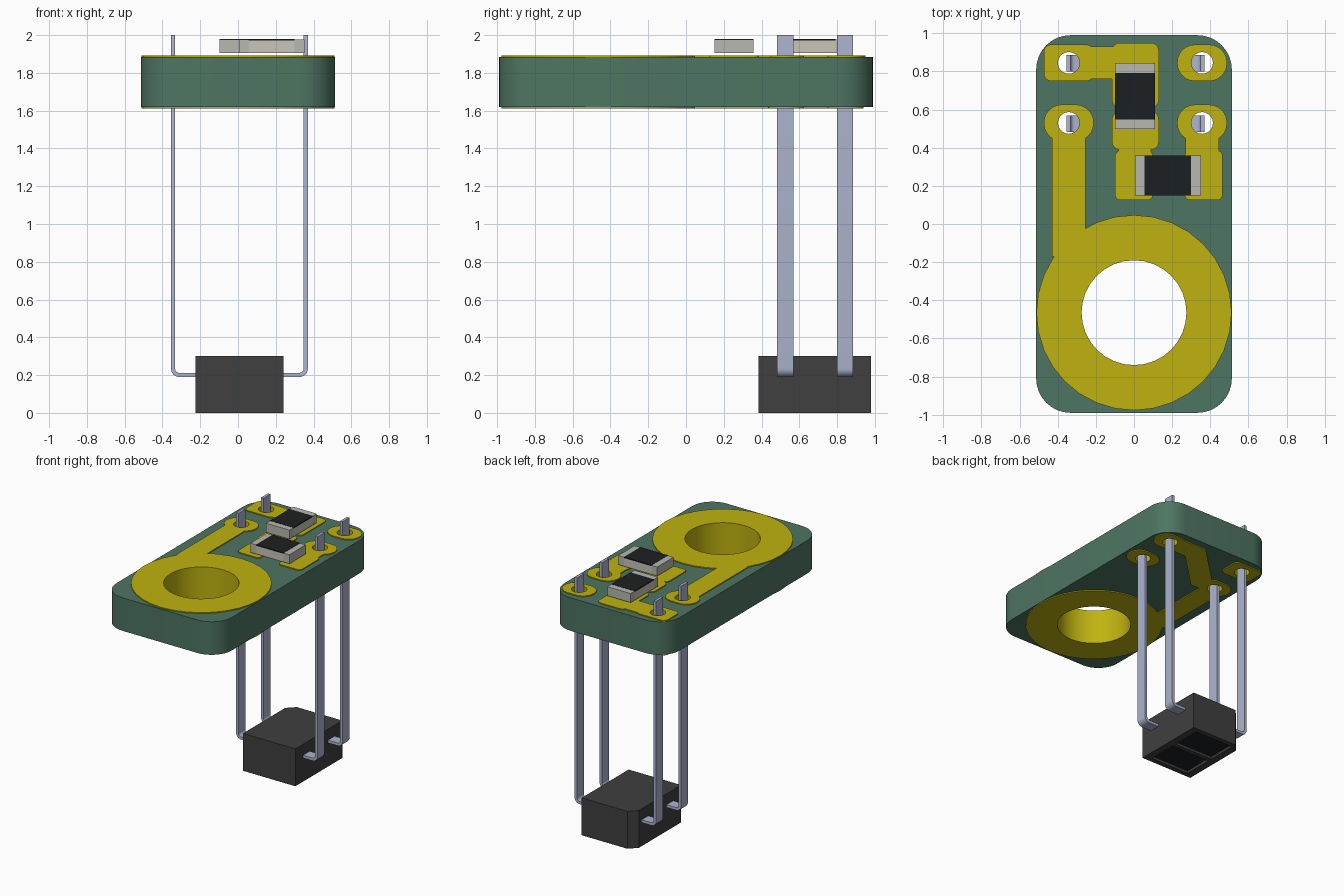
import bpy, bmesh
from math import sin, cos, pi, radians
from mathutils import Matrix, Vector

if "Cube" in bpy.data.objects:
    bpy.data.objects.remove(bpy.data.objects["Cube"])


def material(name, rgb):
    m = bpy.data.materials.new(name)
    m.diffuse_color = (*rgb, 1)
    m.use_nodes = True
    m.node_tree.nodes["Principled BSDF"].inputs["Base Color"].default_value = m.diffuse_color
    return m


GREEN = material("solder_mask_green", (0.076, 0.178, 0.122))
GOLD = material("copper_yellow", (0.52, 0.45, 0.005))
DARK = material("case_dark_grey", (0.05, 0.05, 0.05))
BLACK = material("black", (0.012, 0.014, 0.016))
STEEL = material("lead_blue_grey", (0.42, 0.46, 0.62))
CERAMIC = material("ceramic", (0.58, 0.56, 0.48))
TIN = material("tin", (0.48, 0.48, 0.44))


def circle(x, y, r, n=32):
    return [(x + r * cos(2 * pi * i / n), y + r * sin(2 * pi * i / n)) for i in range(n)]


def rect(x0, x1, y0, y1, r=0.0, n=6):
    if r == 0:
        return [(x0, y0), (x1, y0), (x1, y1), (x0, y1)]
    pts = []
    corners = ((x1 - r, y1 - r), (x0 + r, y1 - r), (x0 + r, y0 + r), (x1 - r, y0 + r))
    for k, (cx, cy) in enumerate(corners):
        for i in range(n + 1):
            a = (k + i / n) * pi / 2
            pts.append((cx + r * cos(a), cy + r * sin(a)))
    return pts


def prism(name, outlines, z0, z1, mat, matrix=None):
    """Extrude a filled outline; further outlines become holes."""
    cu = bpy.data.curves.new(name, 'CURVE')
    cu.dimensions = '2D'
    cu.fill_mode = 'BOTH'
    cu.extrude = (z1 - z0) / 2
    for pts in outlines:
        s = cu.splines.new('POLY')
        s.points.add(len(pts) - 1)
        for p, (x, y) in zip(s.points, pts):
            p.co = (x, y, 0, 1)
        s.use_cyclic_u = True
    tmp = bpy.data.objects.new(name + "_curve", cu)
    bpy.context.collection.objects.link(tmp)
    dg = bpy.context.evaluated_depsgraph_get()
    me = bpy.data.meshes.new_from_object(tmp.evaluated_get(dg))
    bpy.data.objects.remove(tmp)
    bm = bmesh.new()
    bm.from_mesh(me)
    bmesh.ops.remove_doubles(bm, verts=bm.verts, dist=1e-5)
    bmesh.ops.translate(bm, verts=bm.verts, vec=Vector((0, 0, (z0 + z1) / 2)))
    if matrix:
        bmesh.ops.transform(bm, matrix=matrix, verts=bm.verts)
    bmesh.ops.recalc_face_normals(bm, faces=bm.faces)
    bm.to_mesh(me)
    bm.free()
    me.shade_smooth()
    me.set_sharp_from_angle(angle=radians(30))
    me.name = name
    me.materials.clear()
    me.materials.append(mat)
    ob = bpy.data.objects.new(name, me)
    bpy.context.collection.objects.link(ob)
    return ob


# Board with its drilled holes
Z0, Z1, T = 1.62, 1.885, 0.008
TOP, BOTTOM = (Z1, Z1 + T), (Z0 - T, Z0)
RING = (0, -0.465)
PINS = [(x, y) for y in (0.845, 0.53) for x in (-0.342, 0.357)]
holes = [circle(*RING, 0.285)] + [circle(*p, 0.064, 20) for p in PINS]
prism("circuit_board", [rect(-0.513, 0.513, -0.99, 0.99, 0.18, 8)] + holes, Z0, Z1, GREEN)

# Plated hole walls
prism("mounting_hole_barrel", [circle(*RING, 0.285), circle(*RING, 0.275)],
      Z0 - T, Z1 + T, GOLD)
for p in PINS:
    prism("pin_hole_barrel", [circle(*p, 0.064, 20), circle(*p, 0.057, 20)],
          Z0 - T, Z1 + T, GOLD)

# Rings and pin pads on both faces
for side, (a, b) in (("top", TOP), ("bottom", BOTTOM)):
    prism(side + "_ring", [circle(*RING, 0.512), circle(*RING, 0.285)], a, b, GOLD)
    for i, (x, y) in enumerate(PINS):
        r = 0.04 if i == 0 else 0.094
        prism(side + "_pin_pad", [rect(x - 0.131, x + 0.131, y - 0.096, y + 0.096, r),
                                  circle(x, y, 0.064, 20)], a, b, GOLD)

# Traces and resistor pads on the top face
for name, box, r in (("trace", (-0.23, -0.09, 0.76, 0.93), 0),
                     ("trace", (-0.43, -0.255, -0.17, 0.46), 0),
                     ("trace", (-0.08, 0.09, 0.36, 0.42), 0),
                     ("trace", (0.27, 0.445, 0.35, 0.46), 0),
                     ("resistor_pad", (-0.115, 0.13, 0.61, 0.95), 0.04),
                     ("resistor_pad", (-0.115, 0.13, 0.39, 0.59), 0.04),
                     ("resistor_pad", (-0.1, 0.1, 0.125, 0.385), 0.03),
                     ("resistor_pad", (0.265, 0.465, 0.125, 0.385), 0.03)):
    prism("top_" + name, [rect(*box, r)], *TOP, GOLD)

# Traces on the bottom face
prism("bottom_trace", [rect(-0.43, -0.255, -0.17, 0.46)], *BOTTOM, GOLD)
prism("bottom_diagonal_trace", [[(0.27, 0.93), (0.08, 0.93), (-0.28, 0.58), (-0.25, 0.46),
                                 (-0.17, 0.46), (0.14, 0.76), (0.27, 0.76)]], *BOTTOM, GOLD)


# Chip resistors: ceramic core, two metal ends, black coat
def resistor(cx, cy, angle):
    m = Matrix.Translation((cx, cy, 0)) @ Matrix.Rotation(angle, 4, 'Z')
    h, w, e = 0.173, 0.104, 0.122
    prism("resistor_core", [rect(-e, e, -w, w)], 1.905, 1.971, CERAMIC, m)
    prism("resistor_coat", [rect(-e, e, -w, w)], 1.971, 1.98, BLACK, m)
    for x0, x1 in ((-h, -e), (e, h)):
        prism("resistor_end", [rect(x0, x1, -w, w)], 1.905, 1.978, TIN, m)


resistor(0.005, 0.67, pi / 2)
resistor(0.178, 0.254, 0)

# Sensor case with one chamfered corner and two recessed windows underneath
case = [(-0.225, 0.385), (0.24, 0.385), (0.24, 0.98), (-0.165, 0.98), (-0.225, 0.92)]
windows = [rect(-0.165, 0.18, y, y + 0.24) for y in (0.425, 0.70)]
prism("sensor_case", [case], 0.03, 0.3, DARK)
prism("sensor_case_base", [case] + windows, 0, 0.03, DARK)
for w in windows:
    prism("sensor_window", [w], 0.02, 0.03, BLACK)

# Flat leads: out of the case sides, bent up through the board
CX, XO, TH, ZB, R = 0.0075, 0.3625, 0.022, 0.19, 0.045
arc = [-pi / 2 + i * pi / 12 for i in range(7)]
outer = [(XO - R + R * cos(a), ZB + R + R * sin(a)) for a in arc]
inner = [(XO - R + (R - TH) * cos(a), ZB + R + (R - TH) * sin(a)) for a in arc]
lead = [(0.2, ZB)] + outer + [(XO, 2.0), (XO - TH, 2.0)] + inner[::-1] + [(0.2, ZB + TH)]
stand_up = Matrix.Rotation(pi / 2, 4, 'X')
for y in (0.525, 0.842):
    for s in (-1, 1):
        prism("sensor_lead", [[(CX + s * px, pz) for px, pz in lead]],
              -y - 0.043, -y + 0.043, STEEL, stand_up)
